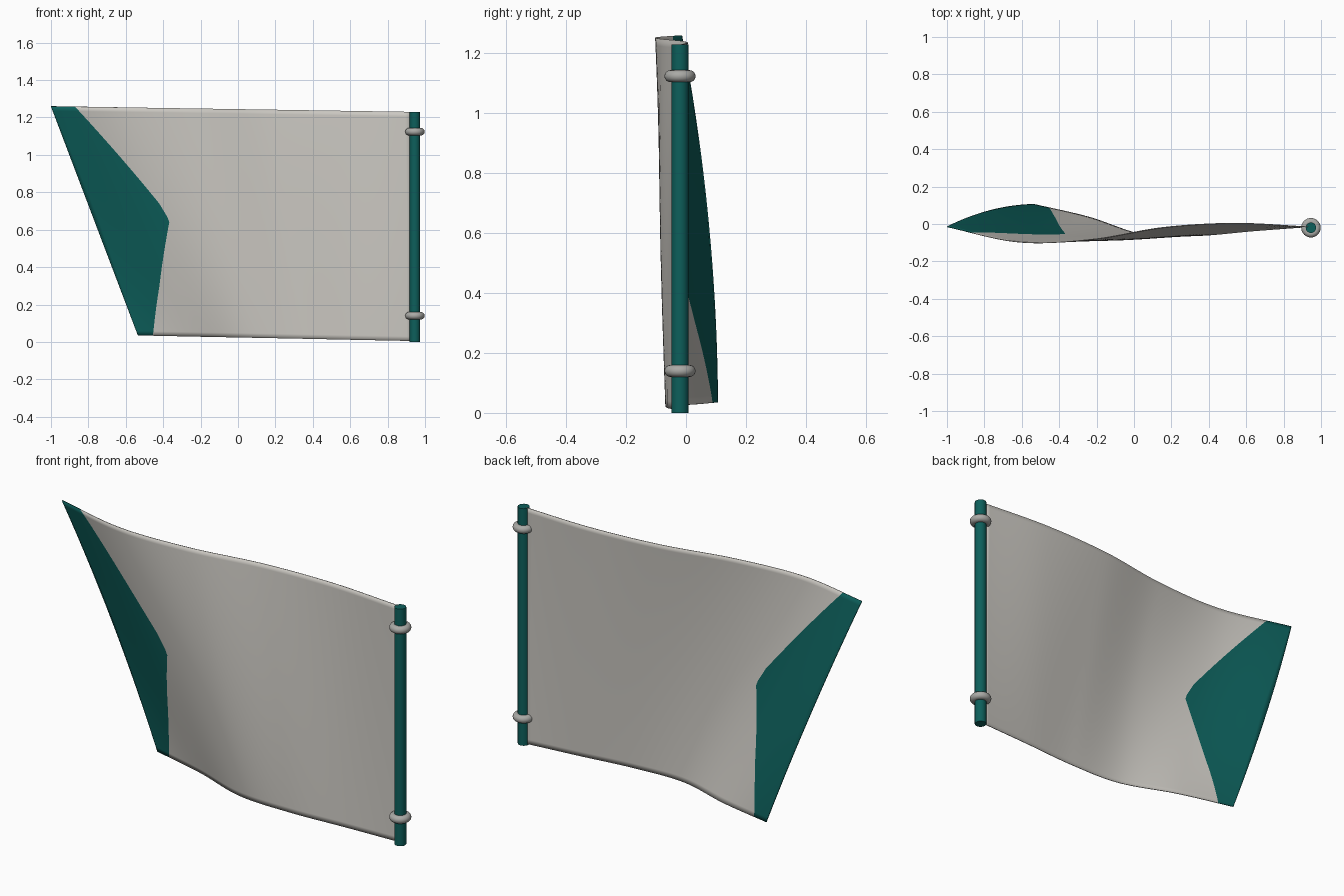
import bpy, bmesh, math

cube = bpy.data.objects.get("Cube")
if cube:
    bpy.data.objects.remove(cube, do_unlink=True)


def make_material(name, rgb):
    mat = bpy.data.materials.new(name)
    mat.use_nodes = True
    mat.diffuse_color = (*rgb, 1)
    for node in mat.node_tree.nodes:
        if node.type == 'BSDF_PRINCIPLED':
            node.inputs["Base Color"].default_value = (*rgb, 1)
    return mat


cloth = make_material("pale warm grey", (0.60, 0.58, 0.54))
teal = make_material("deep teal", (0.004, 0.115, 0.105))
metal = make_material("ring grey", (0.40, 0.40, 0.38))

POLE_X, POLE_Y, POLE_H = 0.946, -0.02, 1.23

# Wave depth along the cloth, from pole to free edge, at three heights
BOTTOM = (-0.015, -0.037, -0.062, -0.057, 0.037, 0.105)
MIDDLE = (-0.015, -0.018, -0.050, -0.085, -0.040, 0.073)
TOP = (-0.015, 0.004, -0.018, -0.082, -0.097, -0.015)

# Edge of the coloured end: (height fraction, length fraction)
TIP_EDGE = ((0, 0.945), (0.22, 0.861), (0.506, 0.762), (0.58, 0.778), (1, 0.933))


def spline(p, u):
    """Smooth curve through evenly spaced values."""
    p = (2 * p[0] - p[1], *p, 2 * p[-1] - p[-2])
    t = u * (len(p) - 3)
    i = min(int(t), len(p) - 4)
    t -= i
    a, b, c, d = p[i:i + 4]
    return b + t / 2 * (c - a + t * (2*a - 5*b + 4*c - d + t * (3*(b - c) + d - a)))


def cloth_point(u, v):
    low, mid, high = (spline(p, u) for p in (BOTTOM, MIDDLE, TOP))
    y = low * (1 - v) * (1 - 2*v) + mid * 4 * v * (1 - v) + high * v * (2*v - 1)
    return (0.93 - u * (1.465 + 0.465 * v), y, 0.005 + 0.03 * u + 1.225 * v)


def tip_start(v):
    for (v0, u0), (v1, u1) in zip(TIP_EDGE, TIP_EDGE[1:]):
        if v <= v1:
            return u0 + (u1 - u0) * (v - v0) / (v1 - v0)
    return TIP_EDGE[-1][1]


def finish(name, bm, mats, angle=40):
    mesh = bpy.data.meshes.new(name)
    bmesh.ops.recalc_face_normals(bm, faces=bm.faces)
    bm.to_mesh(mesh)
    bm.free()
    obj = bpy.data.objects.new(name, mesh)
    bpy.context.collection.objects.link(obj)
    for mat in mats:
        mesh.materials.append(mat)
    bpy.ops.object.select_all(action='DESELECT')
    obj.select_set(True)
    bpy.context.view_layer.objects.active = obj
    bpy.ops.object.shade_smooth_by_angle(angle=math.radians(angle))
    return obj


# Waving cloth with a coloured free end
ROWS, BODY, TIP = 50, 48, 16
bm = bmesh.new()
grid = []
for r in range(ROWS + 1):
    v = r / ROWS
    edge = tip_start(v)
    us = [edge * c / BODY for c in range(BODY)]
    us += [edge + (1 - edge) * c / TIP for c in range(TIP + 1)]
    grid.append([bm.verts.new(cloth_point(u, v)) for u in us])
for lower, upper in zip(grid, grid[1:]):
    for c in range(BODY + TIP):
        face = bm.faces.new((lower[c], upper[c], upper[c + 1], lower[c + 1]))
        face.material_index = int(c >= BODY)
flag = finish("flag_cloth", bm, (cloth, teal))
solid = flag.modifiers.new("thickness", 'SOLIDIFY')
solid.thickness = 0.004
solid.offset = 0

# Pole
bm = bmesh.new()
bmesh.ops.create_cone(bm, cap_ends=True, segments=24, radius1=0.028,
                      radius2=0.028, depth=POLE_H)
bmesh.ops.translate(bm, verts=bm.verts, vec=(POLE_X, POLE_Y, POLE_H / 2))
finish("pole", bm, (teal,))

# Two rings holding the cloth to the pole
for name, z in (("lower_ring", 0.14), ("upper_ring", 1.124)):
    bpy.ops.mesh.primitive_torus_add(location=(POLE_X, POLE_Y, z), major_radius=0.032,
                                     minor_radius=0.02, major_segments=32, minor_segments=16)
    ring = bpy.context.object
    ring.name = name
    ring.data.materials.append(metal)
    bpy.ops.object.shade_smooth_by_angle(angle=math.radians(60))
